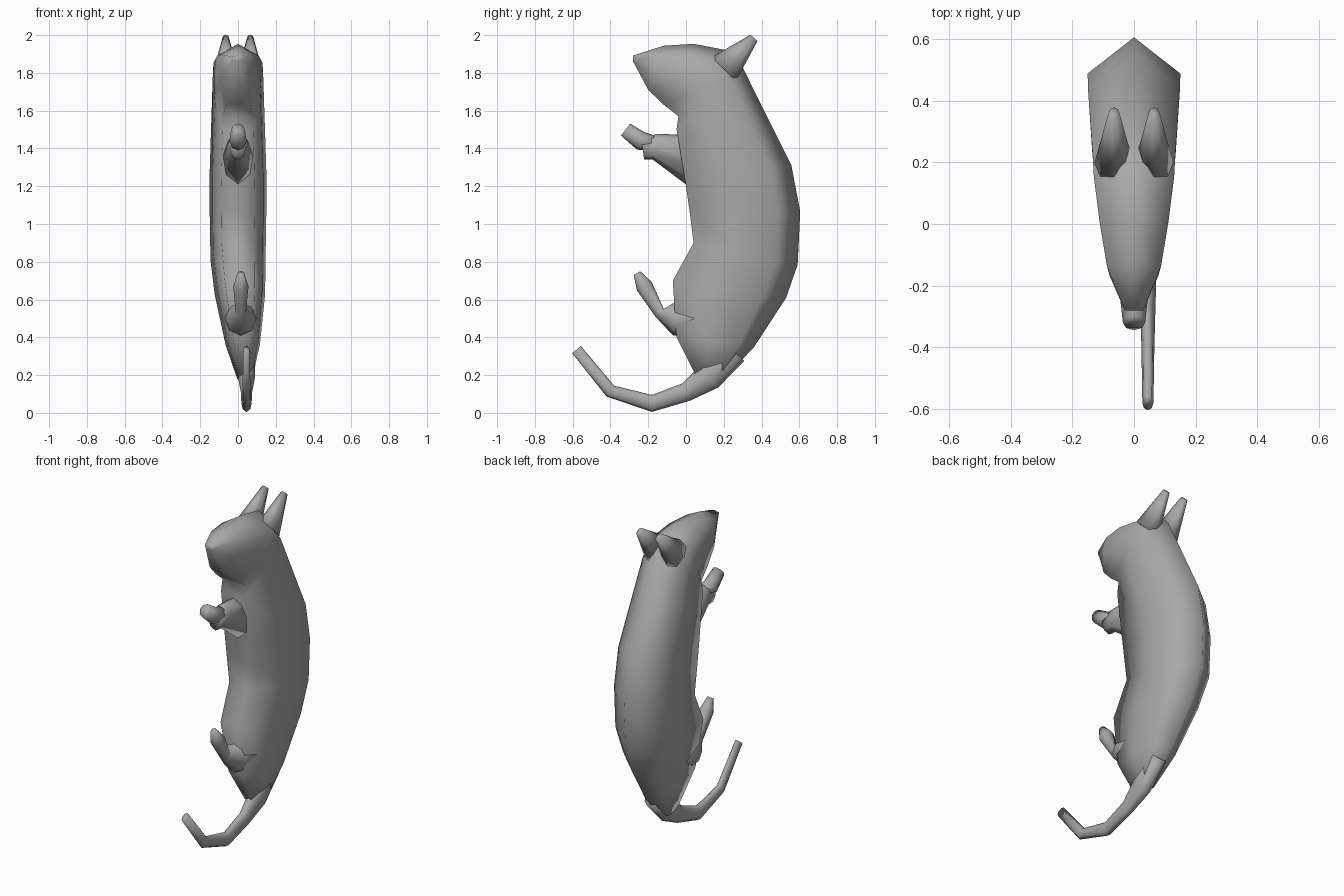
import bpy
import bmesh
from math import sin, cos, pi
from mathutils import Vector

cube = bpy.data.objects.get("Cube")
if cube:
    bpy.data.objects.remove(cube, do_unlink=True)

grey = bpy.data.materials.new("grey_fur")
grey.use_nodes = True
grey.diffuse_color = (0.4, 0.4, 0.4, 1)
shader = grey.node_tree.nodes["Principled BSDF"]
shader.inputs["Base Color"].default_value = grey.diffuse_color

# Half sections: (share of the half width, share of the way from front to back)
ridged = [(0, 0), (0.6, 0), (0.9, 0.4), (1, 0.8), (0, 1)]
rounded = [(sin(pi * i / 4), (1 - cos(pi * i / 4)) / 2) for i in range(5)]


def loft(name, rings, section):
    """Skin closed rings, each given as front point, back point and half width."""
    outline = section + [(-side, depth) for side, depth in section[-2:0:-1]]
    bm = bmesh.new()
    loops = []
    for front, back, half_width in rings:
        across = Vector((half_width, 0, 0))
        loops.append([bm.verts.new(front.lerp(back, depth) + across * side)
                      for side, depth in outline])
    for lower, upper in zip(loops, loops[1:]):
        for i in range(len(outline)):
            bm.faces.new((lower[i - 1], lower[i], upper[i], upper[i - 1]))
    bm.faces.new(loops[0])
    bm.faces.new(loops[-1])
    bmesh.ops.recalc_face_normals(bm, faces=bm.faces)
    mesh = bpy.data.meshes.new(name)
    bm.to_mesh(mesh)
    bm.free()
    mesh.materials.append(grey)
    for polygon in mesh.polygons:
        polygon.use_smooth = True
    part = bpy.data.objects.new(name, mesh)
    bpy.context.collection.objects.link(part)


def limb(name, path, centre_x, flatness):
    """Tapered tube through (y, z, radius) points in a plane of constant x."""
    centres = [Vector((centre_x, y, z)) for y, z, radius in path]
    rings = []
    for i, (centre, point) in enumerate(zip(centres, path)):
        ahead = centres[min(i + 1, len(path) - 1)]
        behind = centres[max(i - 1, 0)]
        along = (ahead - behind).normalized()
        normal = Vector((0, -along.z, along.y)) * point[-1]
        rings.append((centre - normal, centre + normal, point[-1] * flatness))
    loft(name, rings, rounded)


def head_ring(t):
    """Head section, from the snout at t = 0 to the throat at t = 1."""
    crown_y = -0.28 + 0.48 * t
    chin = Vector((0, -0.28 + 0.24 * t, 1.86 - 0.29 * t ** 0.6))
    crown = Vector((0, crown_y, 1.955 - 0.8 * crown_y ** 2))
    return chin, crown, 0.03 + 0.1 * t ** 0.5


def torso_ring(y, z):
    """Torso section, from a belly point back to the arched spine."""
    spine_z = max(0.87 * z, 1.75 * z - 0.79)
    arch = 0.4 if spine_z > 0.95 else 0.69
    taper = 0.04 if spine_z > 1.1 else 0.14
    drift = max(0, 0.05 * (0.9 - z))
    spine_y = 0.61 - arch * (spine_z - 0.95) ** 2
    half_width = 0.15 - taper * abs(spine_z - 1.1) ** 3
    return Vector((drift, y, z)), Vector((drift, spine_y, spine_z)), half_width


# Head and torso in one skin, from snout to rump
belly = [(-0.05, 1.5), (0, 1.2), (0.02, 1.06),
         (0.04, 0.9), (-0.07, 0.7), (-0.05, 0.4), (0.05, 0.2)]
head = [head_ring(i / 3) for i in range(4)]
torso = [torso_ring(y, z) for y, z in belly]
loft("body", head + torso, ridged)

# Tail growing out of the rump and curling forward
limb("tail", [(0.25, 0.33, 0.08), (0.12, 0.19, 0.075), (0, 0.11, 0.05),
              (-0.18, 0.05, 0.045), (-0.4, 0.115, 0.035), (-0.58, 0.335, 0.03)], 0.045, 0.6)

# Joined front legs and the raised, pointed paw
limb("front_legs", [(0.15, 1.3, 0.17), (-0.16, 1.41, 0.07), (-0.23, 1.4, 0.06)], 0, 0.7)
limb("front_paw", [(-0.14, 1.42, 0.04), (-0.24, 1.44, 0.05), (-0.32, 1.5, 0.04)], 0, 0.9)

# Hind leg with its upturned foot
limb("hind_leg", [(0.15, 0.5, 0.1), (-0.06, 0.5, 0.09), (-0.14, 0.53, 0.03),
                  (-0.22, 0.67, 0.045), (-0.26, 0.74, 0.02)], 0.015, 0.9)

# Pointed ears rooted in the back of the head
for side, x in (("left", 0.065), ("right", -0.065)):
    limb(side + "_ear", [(0.2, 1.82, 0.09), (0.36, 1.985, 0.025)], x, 0.7)
